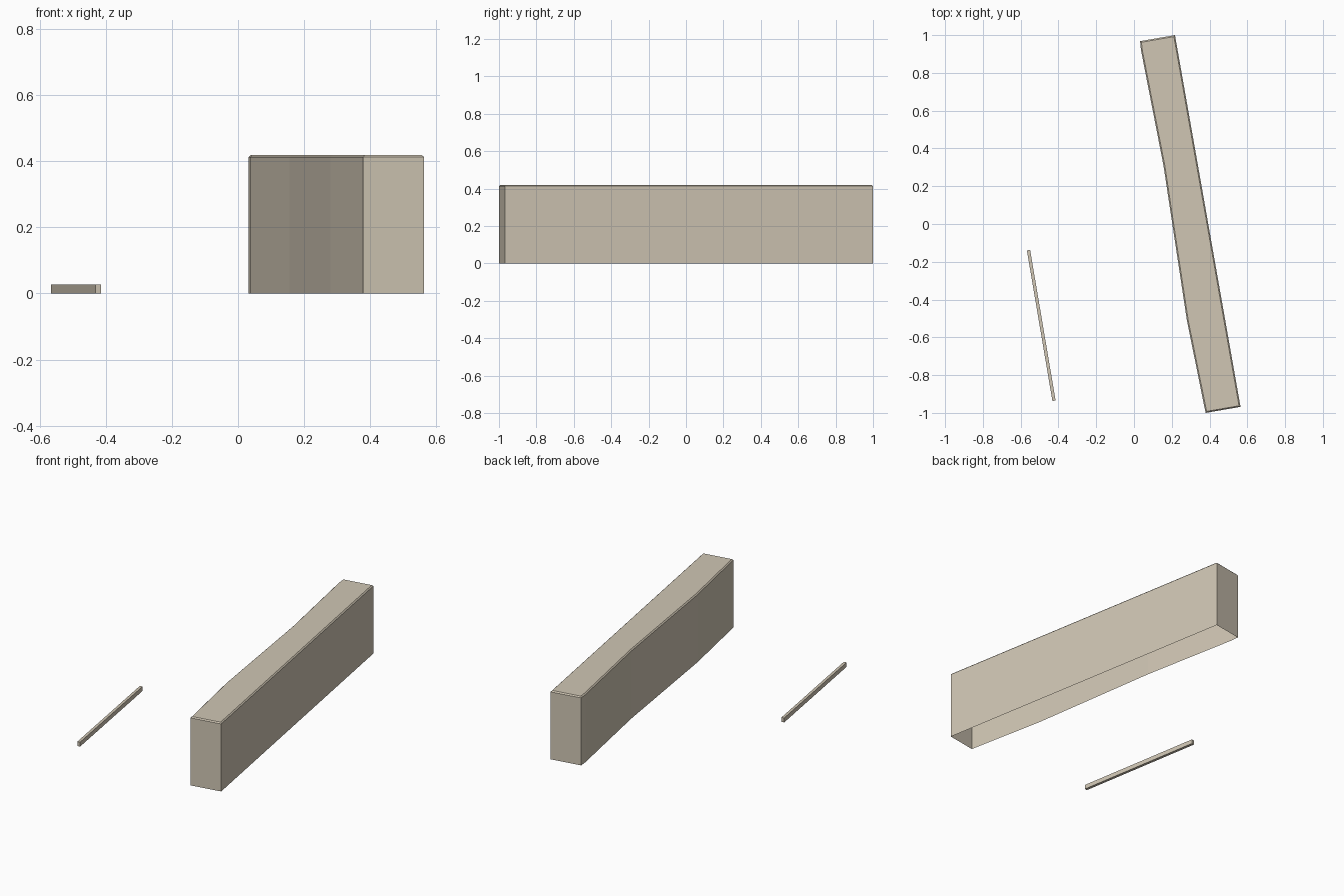
import bpy
import bmesh

cube = bpy.data.objects.get("Cube")
if cube:
    bpy.data.objects.remove(cube, do_unlink=True)

# One warm stone colour
stone = bpy.data.materials.new("warm_stone")
stone.use_nodes = True
colour = (0.63, 0.565, 0.456, 1.0)
stone.diffuse_color = colour
stone.node_tree.nodes["Principled BSDF"].inputs["Base Color"].default_value = colour


def extruded_outline(name, outline, height, chamfer=0.0, open_bottom=False):
    """Raise a ground outline to a height, optionally chamfering the top rim."""
    bm = bmesh.new()
    base = bm.faces.new([bm.verts.new((x, y, 0)) for x, y in outline])
    raised = bmesh.ops.extrude_face_region(bm, geom=[base], use_keep_orig=True)["geom"]
    for v in (g for g in raised if isinstance(g, bmesh.types.BMVert)):
        v.co.z = height
    bmesh.ops.recalc_face_normals(bm, faces=bm.faces[:])
    if chamfer:
        rim = [e for e in bm.edges if all(v.co.z > height / 2 for v in e.verts)]
        bmesh.ops.bevel(bm, geom=rim, offset=chamfer, segments=1,
                        affect='EDGES', clamp_overlap=True)
    if open_bottom:
        floor = [f for f in bm.faces if all(v.co.z < 1e-4 for v in f.verts)]
        bmesh.ops.delete(bm, geom=floor, context='FACES_ONLY')
    mesh = bpy.data.meshes.new(name)
    bm.to_mesh(mesh)
    bm.free()
    mesh.materials.append(stone)
    obj = bpy.data.objects.new(name, mesh)
    bpy.context.collection.objects.link(obj)
    return obj


# Long wall block, hollow underneath, with a gently bent inner side
extruded_outline(
    "wall_block",
    [(0.379, -1.0), (0.564, -0.968), (0.217, 1.0), (0.032, 0.968),
     (0.037, 0.92), (0.156, 0.31), (0.28, -0.51)],
    0.42, chamfer=0.007, open_bottom=True)

# Thin low kerb strip running parallel to the wall
extruded_outline(
    "kerb_strip",
    [(-0.432, -0.937), (-0.415, -0.934), (-0.55, -0.137), (-0.567, -0.14)],
    0.027)
